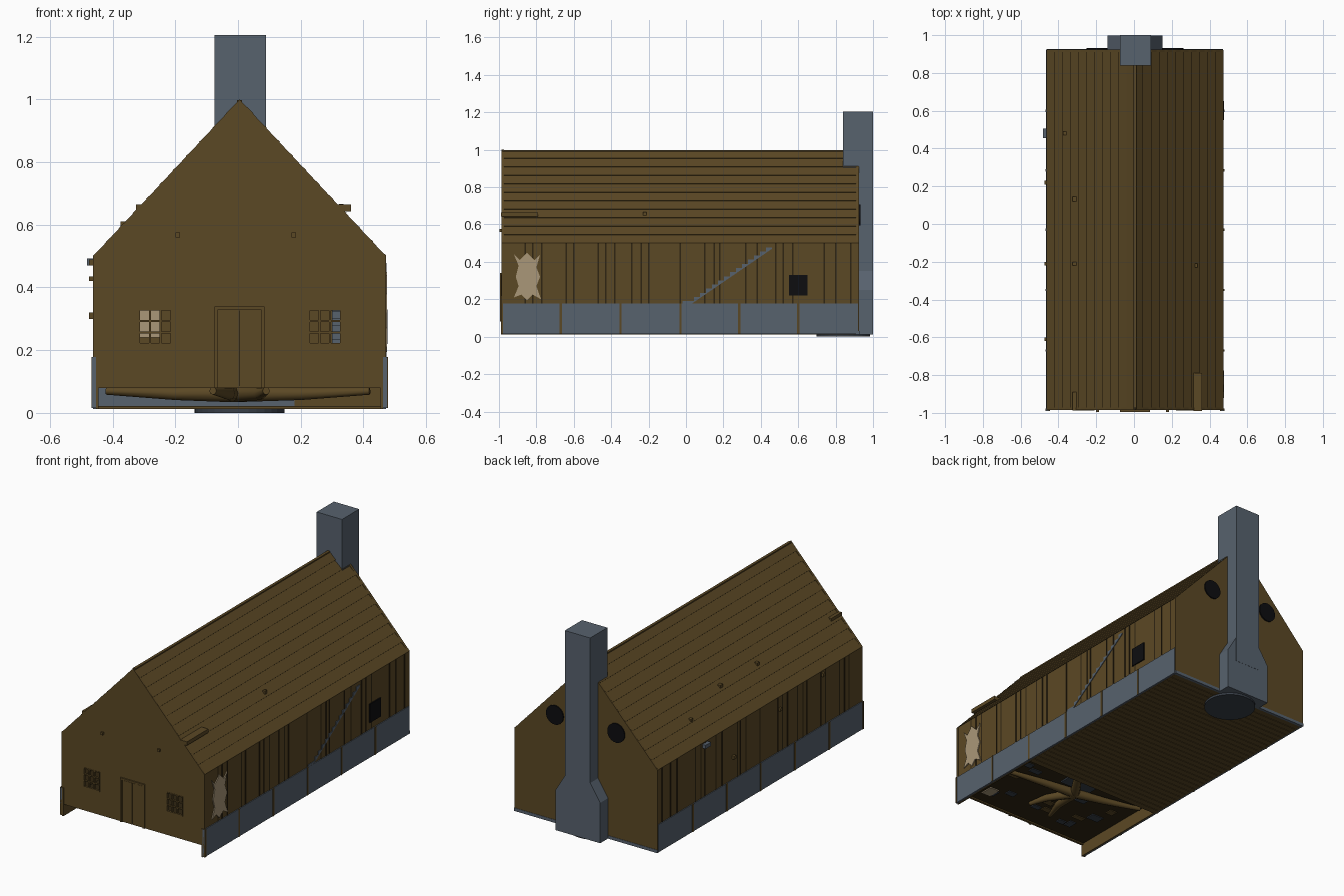
import bpy, bmesh, math, random
from mathutils import Matrix, Vector

cube = bpy.data.objects.get("Cube")
if cube:
    bpy.data.objects.remove(cube, do_unlink=True)
random.seed(4)


def material(name, r, g, b):
    m = bpy.data.materials.new(name)
    m.use_nodes = True
    m.diffuse_color = (r, g, b, 1)
    bsdf = next(n for n in m.node_tree.nodes if n.type == "BSDF_PRINCIPLED")
    bsdf.inputs["Base Color"].default_value = (r, g, b, 1)
    return m


WOOD = material("brown wood", .105, .065, .018)
DARK = material("dark wood", .028, .018, .006)
STONE = material("blue grey stone", .096, .122, .155)
SLATE = material("dark slate", .04, .05, .065)
BLACK = material("black", .004, .004, .005)
HIDE = material("pale hide", .40, .31, .19)

CX, HALF, EAVE, RIDGE = .005, .467, .5, 1.0
FRONT, BACK = -.99, .925


def finish(name, bm, mat):
    bmesh.ops.recalc_face_normals(bm, faces=bm.faces[:])
    mesh = bpy.data.meshes.new(name)
    bm.to_mesh(mesh)
    bm.free()
    mesh.materials.append(mat)
    ob = bpy.data.objects.new(name, mesh)
    bpy.context.collection.objects.link(ob)
    return ob


def boxes(name, mat, items):
    """Each item is x0, x1, y0, y1, z0, z1."""
    bm = bmesh.new()
    for x0, x1, y0, y1, z0, z1 in items:
        size = Matrix.Diagonal((x1 - x0, y1 - y0, z1 - z0, 1))
        mid = Matrix.Translation(((x0 + x1) / 2, (y0 + y1) / 2, (z0 + z1) / 2))
        bmesh.ops.create_cube(bm, size=1, matrix=mid @ size)
    return finish(name, bm, mat)


def prism(name, mat, pts, axis, a, b):
    """Extrude a 2D outline along x, y or z from a to b."""
    bm = bmesh.new()

    def put(p, t):
        return {"x": (t, p[0], p[1]), "y": (p[0], t, p[1]), "z": (p[0], p[1], t)}[axis]
    face = bm.faces.new([bm.verts.new(put(p, a)) for p in pts])
    ext = bmesh.ops.extrude_face_region(bm, geom=[face])
    move = Vector(put((0, 0), b)) - Vector(put((0, 0), a))
    bmesh.ops.translate(bm, vec=move, verts=[v for v in ext["geom"] if isinstance(v, bmesh.types.BMVert)])
    return finish(name, bm, mat)


def disc(name, mat, centre, radius, depth, rot):
    bm = bmesh.new()
    bmesh.ops.create_cone(bm, cap_ends=True, segments=32, radius1=radius, radius2=radius,
                          depth=depth, matrix=Matrix.Translation(centre) @ rot)
    return finish(name, bm, mat)


def limb(name, mat, pts):
    """Tapered round branch; each point is x, y, z, radius."""
    cu = bpy.data.curves.new(name, "CURVE")
    cu.dimensions, cu.bevel_depth, cu.bevel_resolution, cu.use_fill_caps = "3D", 1, 2, True
    sp = cu.splines.new("POLY")
    sp.points.add(len(pts) - 1)
    for p, (x, y, z, r) in zip(sp.points, pts):
        p.co, p.radius = (x, y, z, 1), r
    cu.materials.append(mat)
    ob = bpy.data.objects.new(name, cu)
    bpy.context.collection.objects.link(ob)
    bpy.ops.object.select_all(action="DESELECT")
    ob.select_set(True)
    bpy.context.view_layer.objects.active = ob
    bpy.ops.object.convert(target="MESH")
    bpy.ops.object.shade_smooth_by_angle(angle=math.radians(50))


# Gable walls
def gable(base):
    return [(CX - HALF, base), (CX + HALF, base), (CX + HALF, EAVE), (CX, RIDGE), (CX - HALF, EAVE)]


front_wall = prism("front_wall", WOOD, gable(.08), "y", FRONT + .004, FRONT + .018)
prism("back_wall", WOOD, gable(.03), "y", BACK - .015, BACK)
boxes("back_base", STONE, [(CX - HALF, CX + HALF, BACK - .015, BACK + .002, .012, .03)])

# Window openings cut through the front wall
WINDOWS = [(-.315, -.213), (.226, .328)]
cutter = boxes("window_cutter", WOOD, [(a, b, FRONT - .1, FRONT + .1, .22, .33) for a, b in WINDOWS])
mod = front_wall.modifiers.new("openings", "BOOLEAN")
mod.object, mod.operation, mod.solver = cutter, "DIFFERENCE", "EXACT"
cutter.hide_render = True
bpy.context.view_layer.objects.active = front_wall
bpy.ops.object.modifier_apply(modifier=mod.name)
bpy.data.objects.remove(cutter, do_unlink=True)
bars = []
for a, b in WINDOWS:
    for i in range(4):
        x, z = a + (b - a) * i / 3, .22 + .11 * i / 3
        bars += [(x - .003, x + .003, FRONT + .002, FRONT + .014, .217, .333),
                 (a - .003, b + .003, FRONT + .002, FRONT + .014, z - .003, z + .003)]
boxes("window_bars", WOOD, bars)

# Double door with frame
boxes("door_frame", WOOD, [(-.075, -.063, FRONT - .004, FRONT + .01, .08, .34),
                           (.073, .085, FRONT - .004, FRONT + .01, .08, .34),
                           (-.075, .085, FRONT - .004, FRONT + .01, .33, .34)])
boxes("door_leaves", WOOD, [(-.06, .0035, FRONT, FRONT + .01, .085, .327),
                            (.0065, .07, FRONT, FRONT + .01, .085, .327)])
boxes("door_gap", DARK, [(.0035, .0065, FRONT + .001, FRONT + .01, .085, .327)])

# Long side walls with stone footing, posts and board gaps
GAPS = [-.86, -.82, -.77, -.64, -.6, -.47, -.43, -.38, -.29, -.24, -.2, -.03,
        .1, .15, .18, .32, .38, .48, .52, .57, .74, .8, .88]
for side, s in (("left", 1), ("right", -1)):
    def span(d0, d1):
        return sorted((CX + s * d0, CX + s * d1))
    boxes(side + "_wall", WOOD, [(*span(.452, .465), FRONT + .005, BACK - .005, .175, EAVE)])
    boxes(side + "_footing", STONE, [(*span(.458, .47), FRONT, BACK - .005, .015, .178)])
    boxes(side + "_footing_lining", WOOD, [(*span(.45, .458), FRONT, BACK - .01, .012, .178)])
    boxes(side + "_footing_posts", WOOD, [(*span(.46, .473), y - .006, y + .006, .015, .178)
                                          for y in (-.984, -.67, -.35, -.03, .285, .6)])
    boxes(side + "_board_gaps", DARK, [(*span(.464, .467), y - .004, y + .004, .178, EAVE) for y in GAPS])

# Roof of lapped shingle courses
COURSES = 11
normal = Vector((RIDGE - EAVE, HALF)).normalized()
slope = [Vector((0, RIDGE - .004))]
for i in range(COURSES):
    for t, lift in ((i / COURSES, -.004), ((i + 1) / COURSES, .002)):
        slope.append(Vector((HALF * t, RIDGE + (EAVE - RIDGE) * t)) + normal * lift)
slope[1] = Vector((.004, RIDGE - .005))
under = [Vector((HALF - .02, EAVE)), Vector((0, RIDGE - .025))]
outline = slope + under
bm = bmesh.new()
for s in (1, -1):
    lines = [[bm.verts.new((CX + s * p.x, y, p.y)) for p in outline] for y in (FRONT + .006, BACK - .004)]
    n = len(outline)
    for i in range(n):
        j = (i + 1) % n
        bm.faces.new((lines[0][i], lines[0][j], lines[1][j], lines[1][i]))
    for ring in lines:
        bm.faces.new(ring)
bmesh.ops.remove_doubles(bm, verts=bm.verts[:], dist=.00001)
finish("shingle_roof", bm, WOOD)
boxes("ridge_cap", WOOD, [(CX - .008, CX + .008, FRONT + .01, .85, .984, .998)])

# Chimney with flared base and round hearth stone
prism("chimney_stack", STONE, [(.84, .88), (.92, .88), (.92, .2), (1, .2), (1, 1.205), (.84, 1.205)],
      "x", -.075, .09)
prism("chimney_base", STONE, [(-.14, .012), (.15, .012), (.15, .25), (.09, .35), (-.075, .35), (-.14, .25)],
      "y", .915, .999)
disc("hearth_stone", SLATE, (CX, .842, .006), .143, .012, Matrix())

# Round attic windows and dark side hatch
for side, x in (("right", -.195), ("left", .205)):
    disc(side + "_round_window", BLACK, (x, BACK + .003, .65), .056, .008, Matrix.Rotation(math.pi / 2, 4, "X"))
boxes("side_hatch", BLACK, [(.468, .477, .55, .65, .22, .33)])

# Stretched hide on the side wall
prism("stretched_hide", HIDE, [(-.92, .44), (-.89, .41), (-.85, .45), (-.81, .41), (-.78, .44), (-.80, .37),
                               (-.78, .32), (-.80, .27), (-.775, .2), (-.82, .225), (-.85, .195), (-.88, .225),
                               (-.92, .21), (-.895, .27), (-.91, .32), (-.895, .38)], "x", .468, .476)

# Stone stair rising along the side wall
STEPS = 14
stair = []
for i in range(STEPS):
    y, z = .01 + .45 * i / STEPS, .19 + .31 * i / STEPS
    stair += [(y, z), (y + .45 / STEPS, z)]
stair += [(.46, .47), (.03, .176), (-.02, .176), (-.02, .19)]
prism("stone_stair", STONE, stair, "x", .3, .474)

# Plank floor at the back, raised dark floor at the front
pitch = (BACK - .01 + .36) / 32
boxes("plank_floor", WOOD, [(CX - .455, CX + .455, -.36 + i * pitch, -.364 + (i + 1) * pitch, .012, .022)
                            for i in range(32)])
boxes("plank_underlay", DARK, [(CX - .455, CX + .455, -.36, BACK - .012, .018, .03)])
boxes("raised_floor", DARK, [(CX - .452, CX + .452, FRONT + .018, -.34, .088, .1)])
boxes("floor_step", STONE, [(-.45, .18, -.362, -.35, .022, .088)])
boxes("floor_step_wood", WOOD, [(.18, .457, -.362, -.35, .022, .088)])
boxes("floor_slab", SLATE, [(-.1, .1, -.52, -.37, .08, .088)])
patches = []
for i in range(16):
    x, y = random.uniform(-.4, .38), random.uniform(-.93, -.45)
    patches.append((x, x + random.uniform(.03, .08), y, y + random.uniform(.03, .06), .083, .088))
boxes("floor_patches", SLATE, patches[:9])
boxes("floor_boards", WOOD, patches[9:])
boxes("hide_patch", HIDE, [(.3, .36, -.9, -.82, .082, .088)])
boxes("hanging_hide", HIDE, [(-.33, -.25, -.8, -.79, .24, .42)])

# Spreading root under the raised floor
ENDS = [((.13, -.32), (.19, -.2)), ((.2, -.56), (.42, -.6)), ((-.2, -.5), (-.42, -.45)),
        ((-.03, -.7), (-.08, -.83)), ((.07, -.68), (.09, -.8))]
for i, (mid, end) in enumerate(ENDS):
    limb("root_%d" % (i + 1), WOOD, [(-.02, -.54, .062, .028), (*mid, .062, .021), (*end, .07, .012)])

# Ledge, pegs and lantern fixed to the outside
boxes("roof_ledge", WOOD, [(.315, .36, FRONT, -.79, .643, .665)])
boxes("roof_pegs", WOOD, [(-.325, -.305, FRONT + .003, -.89, .64, .665), (-.325, -.305, .12, .145, .64, .665),
                          (-.325, -.305, -.22, -.2, .64, .665), (-.375, -.355, .47, .49, .59, .61),
                          (.322, .336, -.23, -.21, .645, .667)])
boxes("side_lantern", STONE, [(-.482, -.458, .455, .505, .47, .492)])
boxes("side_pegs", WOOD, [(-.475, -.458, .21, .23, .3, .32), (-.475, -.458, -.62, -.6, .47, .49),
                          (-.475, -.458, -.22, -.2, .42, .435)])
boxes("front_pegs", WOOD, [(-.2, -.185, FRONT - .006, FRONT + .01, .56, .575),
                           (.17, .185, FRONT - .006, FRONT + .01, .56, .575)])
